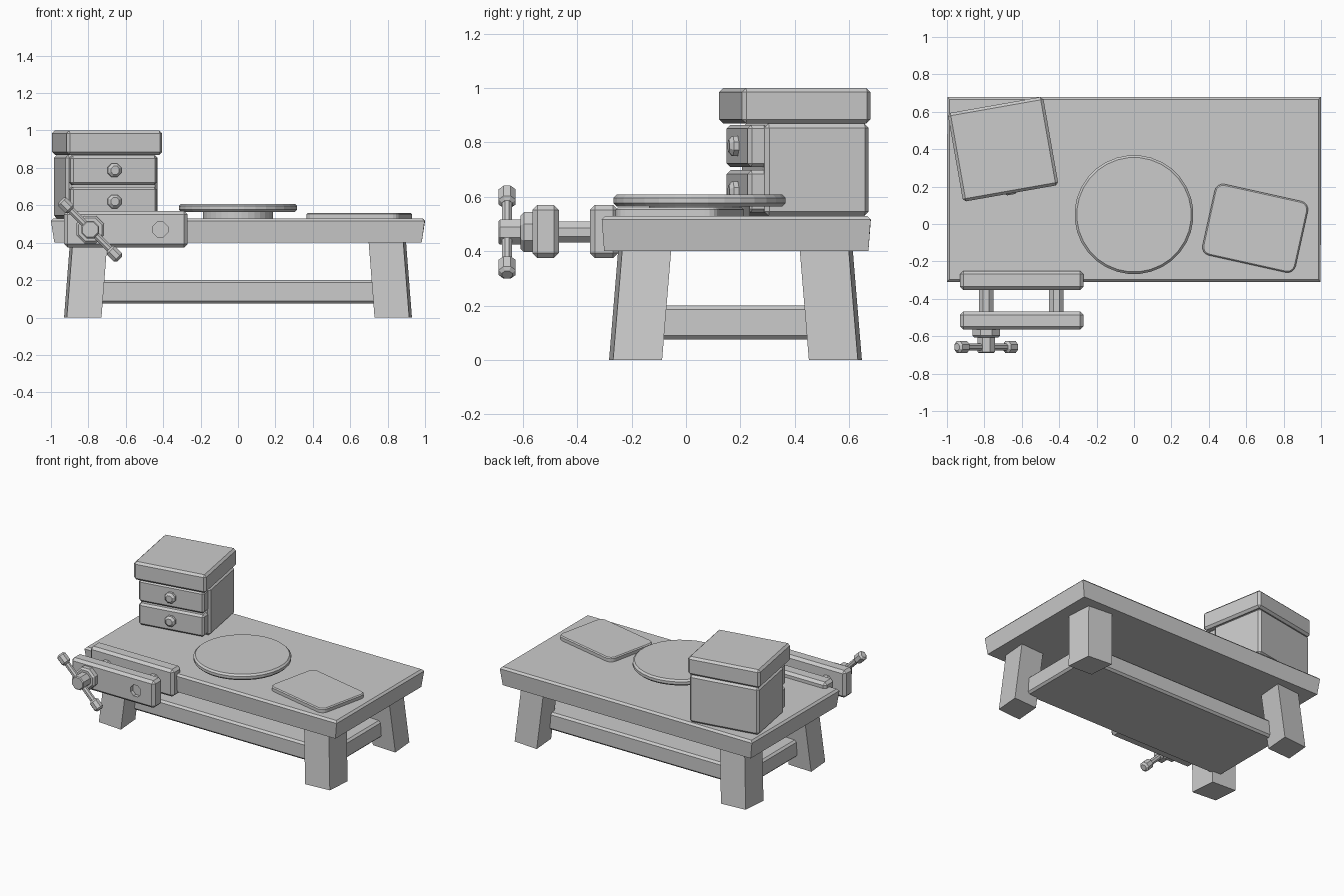
import bpy, bmesh, math
from mathutils import Matrix, Vector

if "Cube" in bpy.data.objects:
    bpy.data.objects.remove(bpy.data.objects["Cube"])


def finish(name, bm, mat=Matrix()):
    bmesh.ops.transform(bm, matrix=mat, verts=bm.verts)
    bmesh.ops.recalc_face_normals(bm, faces=bm.faces)
    me = bpy.data.meshes.new(name)
    bm.to_mesh(me)
    bm.free()
    ob = bpy.data.objects.new(name, me)
    bpy.context.collection.objects.link(ob)
    return ob


def bevel(bm, edges, width, segments=1):
    bmesh.ops.bevel(bm, geom=edges, offset=width, segments=segments,
                    profile=0.5, affect='EDGES', clamp_overlap=True)


def block(name, lo, hi, width=0.012, mat=Matrix()):
    bm = bmesh.new()
    bmesh.ops.create_cube(bm, size=1)
    for v in bm.verts:
        v.co = [lo[i] if v.co[i] < 0 else hi[i] for i in range(3)]
    if width:
        bevel(bm, bm.edges[:], width)
    return finish(name, bm, mat)


def rod(name, start, end, r, sides=8, width=0.0):
    a, b = Vector(start), Vector(end)
    d = b - a
    bm = bmesh.new()
    bmesh.ops.create_cone(bm, cap_ends=True, segments=sides, radius1=r, radius2=r, depth=d.length)
    bmesh.ops.rotate(bm, verts=bm.verts, matrix=Matrix.Rotation(math.pi / sides, 3, 'Z'))
    if width:
        bevel(bm, [e for e in bm.edges if abs(e.verts[0].co.z - e.verts[1].co.z) < 1e-5], width)
    rot = d.to_track_quat('Z', 'Y').to_matrix().to_4x4()
    return finish(name, bm, Matrix.Translation((a + b) / 2) @ rot)


# Table top, slightly narrower underneath, chamfered on top
bm = bmesh.new()
bmesh.ops.create_cube(bm, size=1)
for v in bm.verts:
    k = 1.0 if v.co.z > 0 else 0.982
    v.co = (2.0 * k * v.co.x, 0.99 * k * v.co.y + 0.185, 0.53 if v.co.z > 0 else 0.40)
bevel(bm, [e for e in bm.edges if all(v.co.z > 0.5 for v in e.verts)], 0.014)
finish("table_top", bm)

# Splayed legs, mirrored to the four corners
foot = [(0.73, 0.465), (0.915, 0.45), (0.93, 0.27), (0.745, 0.28)]
for sx in (-1, 1):
    for sy in (-1, 1):
        bm = bmesh.new()
        low = [bm.verts.new((sx * x, 0.182 + sy * y, 0)) for x, y in foot]
        top = [bm.verts.new((sx * (x - 0.032), 0.182 + sy * (y - 0.034), 0.41)) for x, y in foot]
        bm.faces.new(low)
        bm.faces.new(top)
        for i in range(4):
            j = (i + 1) % 4
            bm.faces.new((low[i], low[j], top[j], top[i]))
        finish(("front" if sy < 0 else "back") + "_leg", bm)

# Lower shelf between the legs
block("lower_shelf", (-0.82, -0.12, 0.075), (0.82, 0.49, 0.20), 0.014)

# Drawer cabinet, turned on the table
turn = Matrix.Translation((-0.70, 0.40, 0)) @ Matrix.Rotation(math.radians(10), 4, 'Z')
block("cabinet_body", (-0.25, -0.155, 0.53), (0.25, 0.235, 0.87), 0.016, turn)
block("cabinet_lid", (-0.259, -0.24, 0.87), (0.259, 0.24, 1.0), 0.015, turn)
for z in (0.62, 0.787):
    block("drawer", (-0.235, -0.215, z - 0.078), (0.235, -0.14, z + 0.078), 0.014, turn)
    rod("drawer_knob", turn @ Vector((0, -0.20, z)), turn @ Vector((0, -0.247, z)), 0.039, 8, 0.014)

# Round turntable
rod("turntable_base", (0, 0.05, 0.53), (0, 0.05, 0.57), 0.187, 32)
rod("turntable_disc", (0, 0.05, 0.565), (0, 0.05, 0.608), 0.318, 32, 0.012)

# Thin rounded pad
bm = bmesh.new()
bmesh.ops.create_cube(bm, size=1)
bmesh.ops.scale(bm, vec=(0.51, 0.39, 0.03), verts=bm.verts)
bevel(bm, [e for e in bm.edges if abs(e.verts[0].co.z - e.verts[1].co.z) > 0.01], 0.045, 4)
bevel(bm, [e for e in bm.edges if all(v.co.z > 0 for v in e.verts)], 0.007)
finish("pad", bm, Matrix.Translation((0.648, -0.023, 0.545)) @ Matrix.Rotation(math.radians(-12.5), 4, 'Z'))

# Vise jaws and guide rods
block("fixed_jaw", (-0.93, -0.353, 0.375), (-0.27, -0.25, 0.57), 0.018)
jaw = block("moving_jaw", (-0.93, -0.565, 0.375), (-0.27, -0.468, 0.57), 0.018)
for x in (-0.79, -0.415):
    rod("guide_rod", (x, -0.50, 0.47), (x, -0.30, 0.47), 0.042)

# Round recess in the moving jaw
cutter = rod("recess_cutter", (-0.415, -0.60, 0.47), (-0.415, -0.54, 0.47), 0.043)
cutter.hide_render = True
cutter.hide_set(True)
cut = jaw.modifiers.new("recess", 'BOOLEAN')
cut.operation = 'DIFFERENCE'
cut.object = cutter
cut.solver = 'EXACT'

# Vise screw collar, hub and slanted handle
c = Vector((-0.79, -0.658, 0.47))
rod("screw_collar", (c.x, -0.55, c.z), (c.x, -0.608, c.z), 0.08, 8, 0.012)
rod("screw_hub", (c.x, -0.59, c.z), (c.x, -0.69, c.z), 0.05, 8, 0.006)
d = Vector((-1, 0, 1)).normalized()
rod("handle_bar", c - d * 0.18, c + d * 0.18, 0.02)
for s in (-1, 1):
    rod("handle_grip", c + d * s * 0.145, c + d * s * 0.222, 0.034, 8, 0.012)
